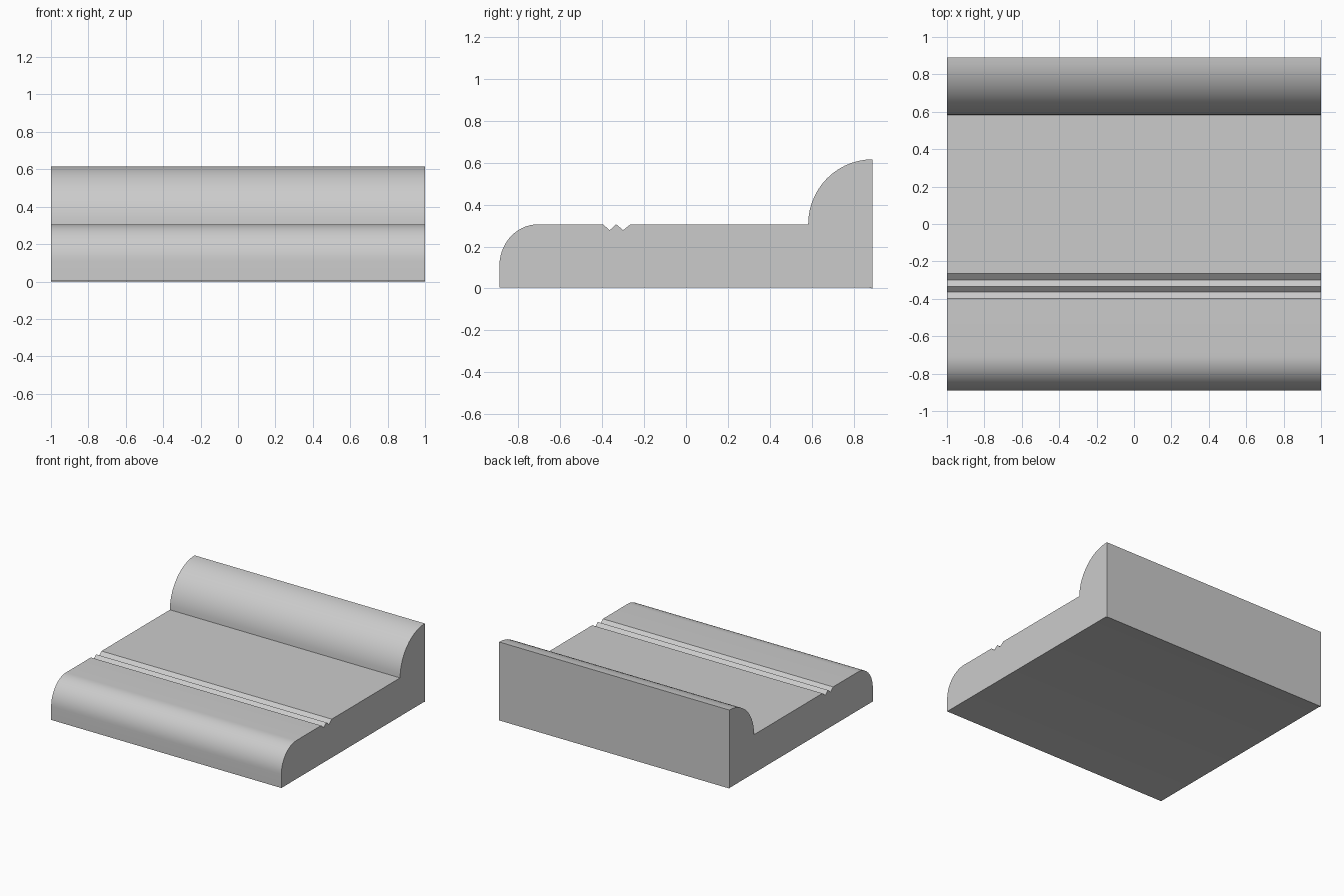
import bpy, bmesh
from math import sin, cos, pi

if "Cube" in bpy.data.objects:
    bpy.data.objects.remove(bpy.data.objects["Cube"])


def arc(cy, cz, ry, rz, n):
    """Quarter ellipse from its -y end up to its top."""
    return [(cy - ry * cos(pi / 2 * i / n), cz + rz * sin(pi / 2 * i / n))
            for i in range(n + 1)]


def extrude_profile(name, profile, half_width):
    """Sweep a closed y-z outline along x."""
    bm = bmesh.new()
    face = bm.faces.new([bm.verts.new((-half_width, y, z)) for y, z in profile])
    swept = bmesh.ops.extrude_face_region(bm, geom=[face])["geom"]
    verts = [v for v in swept if isinstance(v, bmesh.types.BMVert)]
    bmesh.ops.translate(bm, verts=verts, vec=(2 * half_width, 0, 0))
    bmesh.ops.recalc_face_normals(bm, faces=bm.faces)
    mesh = bpy.data.meshes.new(name)
    bm.to_mesh(mesh)
    bm.free()
    obj = bpy.data.objects.new(name, mesh)
    bpy.context.collection.objects.link(obj)
    return obj


top = 0.306
# bottom and rounded front nose
profile = [(-0.89, 0.004)] + arc(-0.705, 0.11, 0.185, top - 0.11, 14)
# twin V grooves across the tread
profile += [(-0.397, top), (-0.364, 0.278), (-0.333, top), (-0.30, 0.278), (-0.265, top)]
# rounded riser at the back, with a thin lip at the foot
profile += arc(0.89, top, 0.307, 0.31, 14)
profile += [(0.89, 0.0), (0.872, 0.004)]

step = extrude_profile("step_block", profile, 1.0)

# smooth curves, crisp corners
bpy.context.view_layer.objects.active = step
step.select_set(True)
bpy.ops.object.shade_smooth_by_angle(angle=pi / 6)
